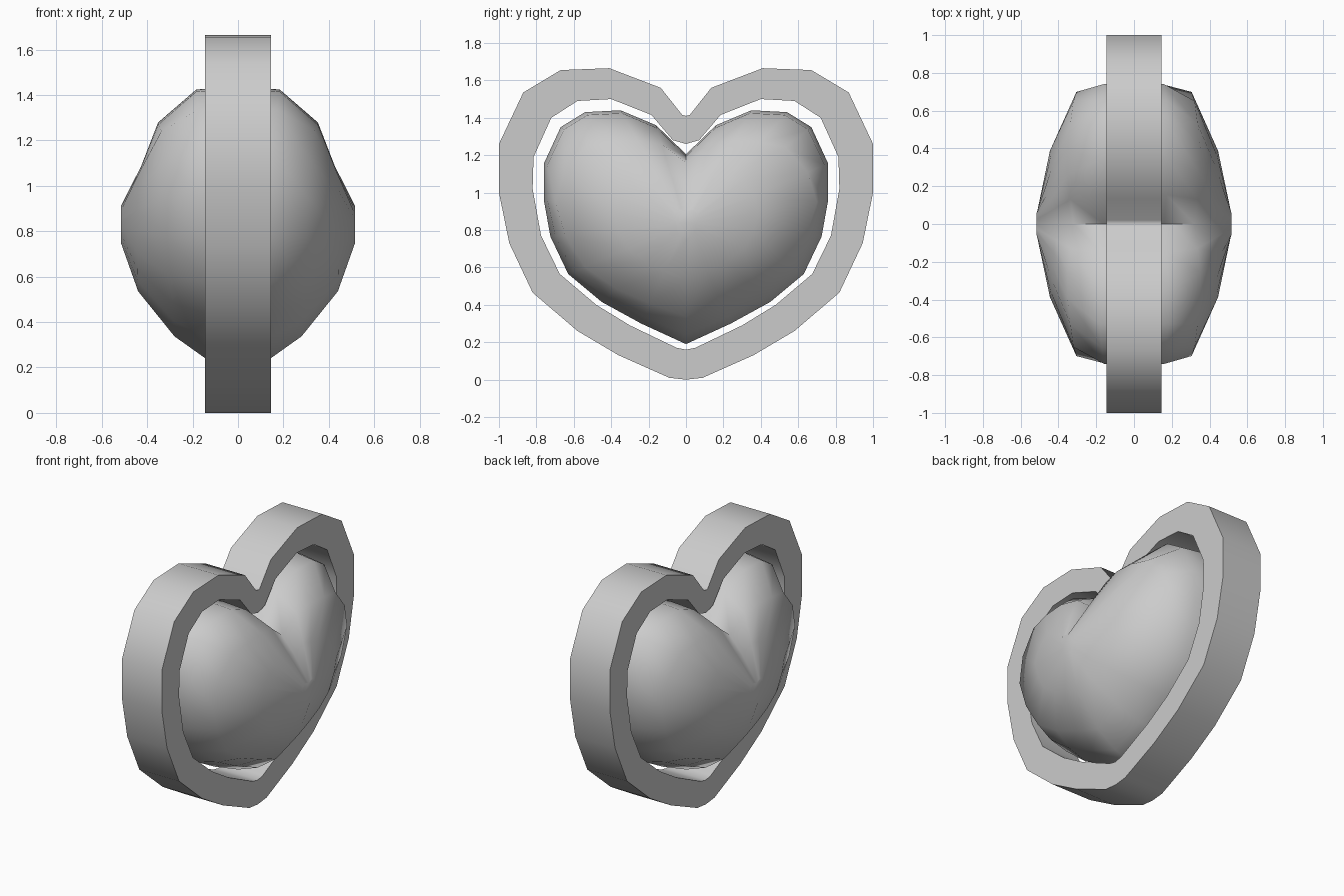
import bpy, bmesh

if "Cube" in bpy.data.objects:
    bpy.data.objects.remove(bpy.data.objects["Cube"])


def mirrored(half):
    """Close a half loop (first and last points on the centre plane)."""
    return half + [(x, -y, z) for x, y, z in half[-2:0:-1]]


def loft(name, loops, closed, angle):
    """Skin a list of equal-length closed loops."""
    bm = bmesh.new()
    rows = [[bm.verts.new(p) for p in loop] for loop in loops]
    n = len(rows[0])
    pairs = list(zip(rows, rows[1:] + rows[:1])) if closed else list(zip(rows, rows[1:]))
    for a, b in pairs:
        for i in range(n):
            j = (i + 1) % n
            bm.faces.new((a[i], a[j], b[j], b[i]))
    if not closed:
        bm.faces.new(rows[0])
        bm.faces.new(rows[-1])
    bmesh.ops.recalc_face_normals(bm, faces=bm.faces)
    mesh = bpy.data.meshes.new(name)
    bm.to_mesh(mesh)
    bm.free()
    ob = bpy.data.objects.new(name, mesh)
    bpy.context.collection.objects.link(ob)
    bpy.ops.object.select_all(action='DESELECT')
    ob.select_set(True)
    bpy.context.view_layer.objects.active = ob
    bpy.ops.object.shade_smooth_by_angle(angle=angle)
    return ob


# Flat heart-shaped frame: outer and inner half outlines in (y, z)
outer = [(0, 0), (.09, .01), (.36, .13), (.58, .26), (.82, .465), (.945, .73), (1, 1),
         (1, 1.26), (.87, 1.535), (.67, 1.655), (.41, 1.665), (.135, 1.56), (.02, 1.415), (0, 1.41)]
inner = [(0, .16), (.05, .17), (.30, .29), (.48, .40), (.675, .565), (.775, .77), (.82, 1.02),
         (.815, 1.19), (.72, 1.40), (.58, 1.49), (.40, 1.50), (.185, 1.415), (.07, 1.28), (0, 1.26)]
W = 0.145
loft("heart_frame",
     [mirrored([(x, y, z) for y, z in prof])
      for prof, x in ((outer, -W), (outer, W), (inner, W), (inner, -W))],
     True, 0.75)

# Puffed heart: mid-plane half outline, shrunk ring by ring towards the sides
outline = [(0, .19), (.24, .30), (.45, .415), (.63, .565), (.725, .765), (.76, .96),
           (.76, 1.155), (.67, 1.35), (.54, 1.43), (.35, 1.44), (.16, 1.36), (0, 1.205)]
CZ = 0.83
KEYS = (0, 5, 8.5, 11)  # bottom tip, side, lobe top, cleft
# (x, scale) of each ring at those four key positions
rings = [
    ((0, 1), (0, 1), (0, 1), (0, 1)),
    ((.145, .92), (.145, .975), (.19, .975), (.16, .97)),
    ((.28, .77), (.305, .92), (.36, .70), (.32, .88)),
    ((.44, .46), (.445, .51), (.43, .38), (.41, .60)),
    ((.515, .13), (.515, .06), (.515, .115), (.515, .18)),
]


def ring_loop(ring, side):
    half = []
    for i, (y, z) in enumerate(outline):
        k = max(j for j in range(3) if KEYS[j] <= i)
        t = (i - KEYS[k]) / (KEYS[k + 1] - KEYS[k])
        x, s = (a + (b - a) * t for a, b in zip(ring[k], ring[k + 1]))
        half.append((side * x, y * s, CZ + (z - CZ) * s))
    return mirrored(half)


loft("puffed_heart",
     [ring_loop(r, -1) for r in rings[:0:-1]] + [ring_loop(r, 1) for r in rings],
     False, 1.05)
